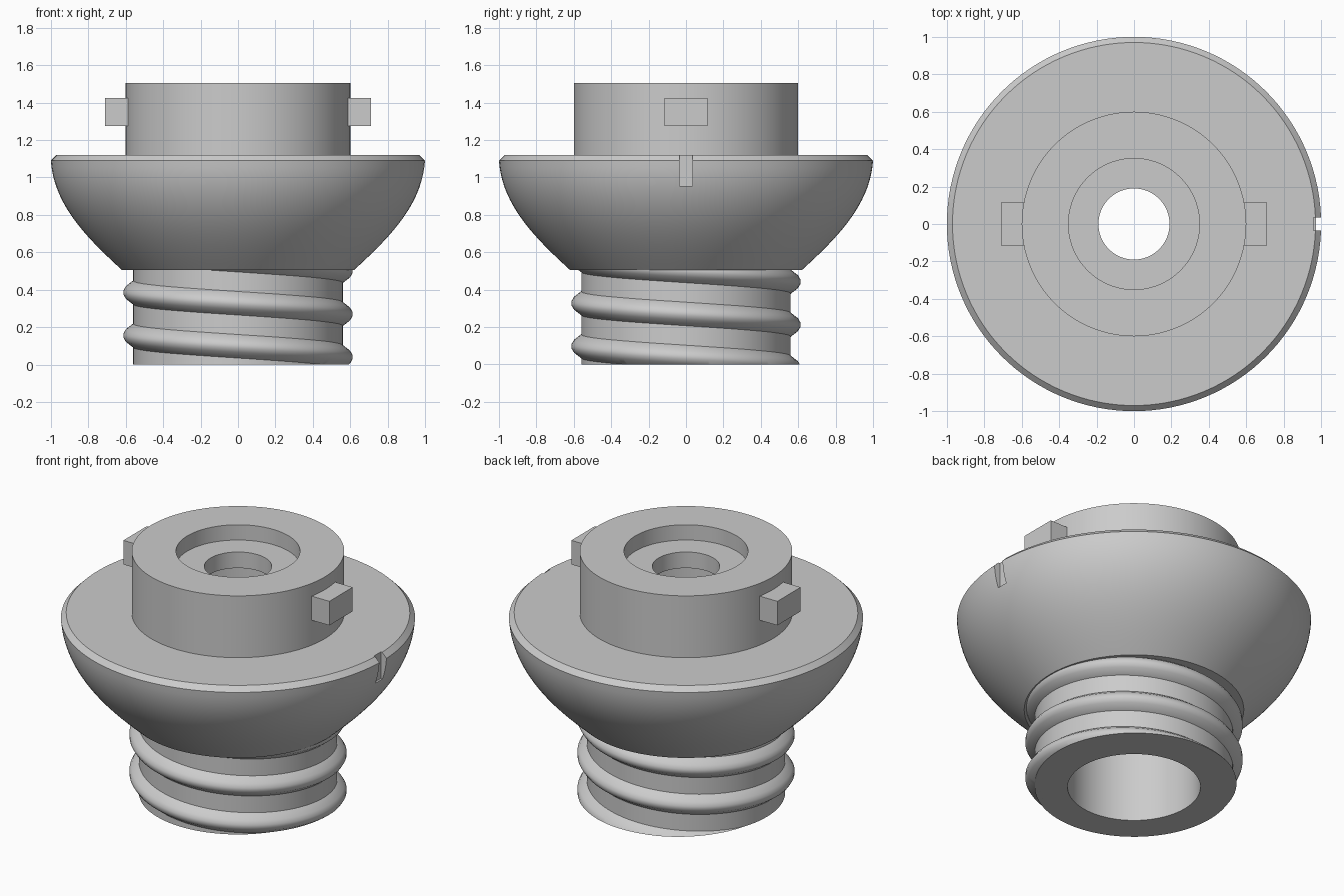
import bpy, bmesh, math
from mathutils import Vector
from mathutils.geometry import interpolate_bezier

cube = bpy.data.objects.get("Cube")
if cube:
    bpy.data.objects.remove(cube, do_unlink=True)

grey = bpy.data.materials.new("mid_grey")
grey.use_nodes = True
colour = (0.6, 0.6, 0.6, 1)
grey.diffuse_color = colour
grey.node_tree.nodes["Principled BSDF"].inputs["Base Color"].default_value = colour


def finish(name, bm):
    """Turn a bmesh into a named object."""
    bmesh.ops.recalc_face_normals(bm, faces=bm.faces)
    mesh = bpy.data.meshes.new(name)
    bm.to_mesh(mesh)
    bm.free()
    mesh.materials.append(grey)
    obj = bpy.data.objects.new(name, mesh)
    bpy.context.collection.objects.link(obj)
    return obj


def activate(obj):
    bpy.ops.object.select_all(action='DESELECT')
    obj.select_set(True)
    bpy.context.view_layer.objects.active = obj


def smooth(obj, degrees=25):
    activate(obj)
    bpy.ops.object.shade_smooth_by_angle(angle=math.radians(degrees))


def sweep(name, sections, closed):
    """Skin a row of equal closed cross-sections."""
    bm = bmesh.new()
    rings = [[bm.verts.new(p) for p in s] for s in sections]
    count = len(rings)
    for i in range(count if closed else count - 1):
        a, b = rings[i], rings[(i + 1) % count]
        for j in range(len(a)):
            k = (j + 1) % len(a)
            bm.faces.new((a[j], a[k], b[k], b[j]))
    if not closed:
        bm.faces.new(rings[0])
        bm.faces.new(rings[-1])
    return bm


def box(name, low, high):
    bm = bmesh.new()
    bmesh.ops.create_cube(bm, size=1)
    low, high = Vector(low), Vector(high)
    bmesh.ops.scale(bm, vec=high - low, verts=bm.verts)
    bmesh.ops.translate(bm, vec=(low + high) / 2, verts=bm.verts)
    return finish(name, bm)


def around(r, angle, z):
    return (r * math.cos(angle), r * math.sin(angle), z)


# Turned body: neck, bowl, chamfered rim, top collar and stepped bore
bowl = interpolate_bezier(Vector((0.62, 0.505)), Vector((0.8, 0.67)),
                          Vector((0.985, 0.85)), Vector((1, 1.09)), 20)
profile = [(0.375, 0), (0.56, 0), (0.56, 0.505)]
profile += [tuple(p) for p in bowl]
profile += [(0.97, 1.12), (0.6, 1.12), (0.6, 1.505), (0.35, 1.505),
            (0.35, 1.41), (0.19, 1.41), (0.19, 1.31), (0.375, 1.31)]
SIDES = 128
turns = [math.tau * i / SIDES for i in range(SIDES)]
body = finish("body", sweep("body", [[around(r, a, z) for r, z in profile]
                                     for a in turns], True))

# Index notch in the rim on the left side
cutter = box("notch_cutter", (0.96, -0.035, 0.955), (1.1, 0.035, 1.2))
cutter.hide_render = True
cut = body.modifiers.new("notch", 'BOOLEAN')
cut.operation = 'DIFFERENCE'
cut.solver = 'EXACT'
cut.object = cutter
activate(body)
bpy.ops.object.modifier_apply(modifier=cut.name)
bpy.data.objects.remove(cutter, do_unlink=True)
smooth(body)

# Bayonet lugs on the collar
for name, side in (("left_lug", 1), ("right_lug", -1)):
    x = sorted((0.57 * side, 0.71 * side))
    box(name, (x[0], -0.115, 1.275), (x[1], 0.115, 1.425))

# Left-handed screw thread, trimmed flat at the base
PITCH = 0.23
ridge = [(0.53, -0.075), (0.56, -0.063), (0.6, -0.032), (0.613, -0.01),
         (0.613, 0.01), (0.6, 0.032), (0.56, 0.063), (0.53, 0.075)]
STEPS = 96
first = -STEPS // 2
last = int(STEPS * 2.7)
sections = []
for i in range(first, last):
    angle = math.tau * i / STEPS
    height = 0.5 - PITCH * i / STEPS
    sections.append([around(r, angle, height + z) for r, z in ridge])
bm = sweep("thread", sections, False)
trim = bmesh.ops.bisect_plane(bm, geom=bm.verts[:] + bm.edges[:] + bm.faces[:],
                              plane_co=(0, 0, 0), plane_no=(0, 0, 1),
                              clear_inner=True)
rim = [e for e in trim["geom_cut"] if isinstance(e, bmesh.types.BMEdge)]
bmesh.ops.holes_fill(bm, edges=rim, sides=0)
smooth(finish("thread", bm), 35)
